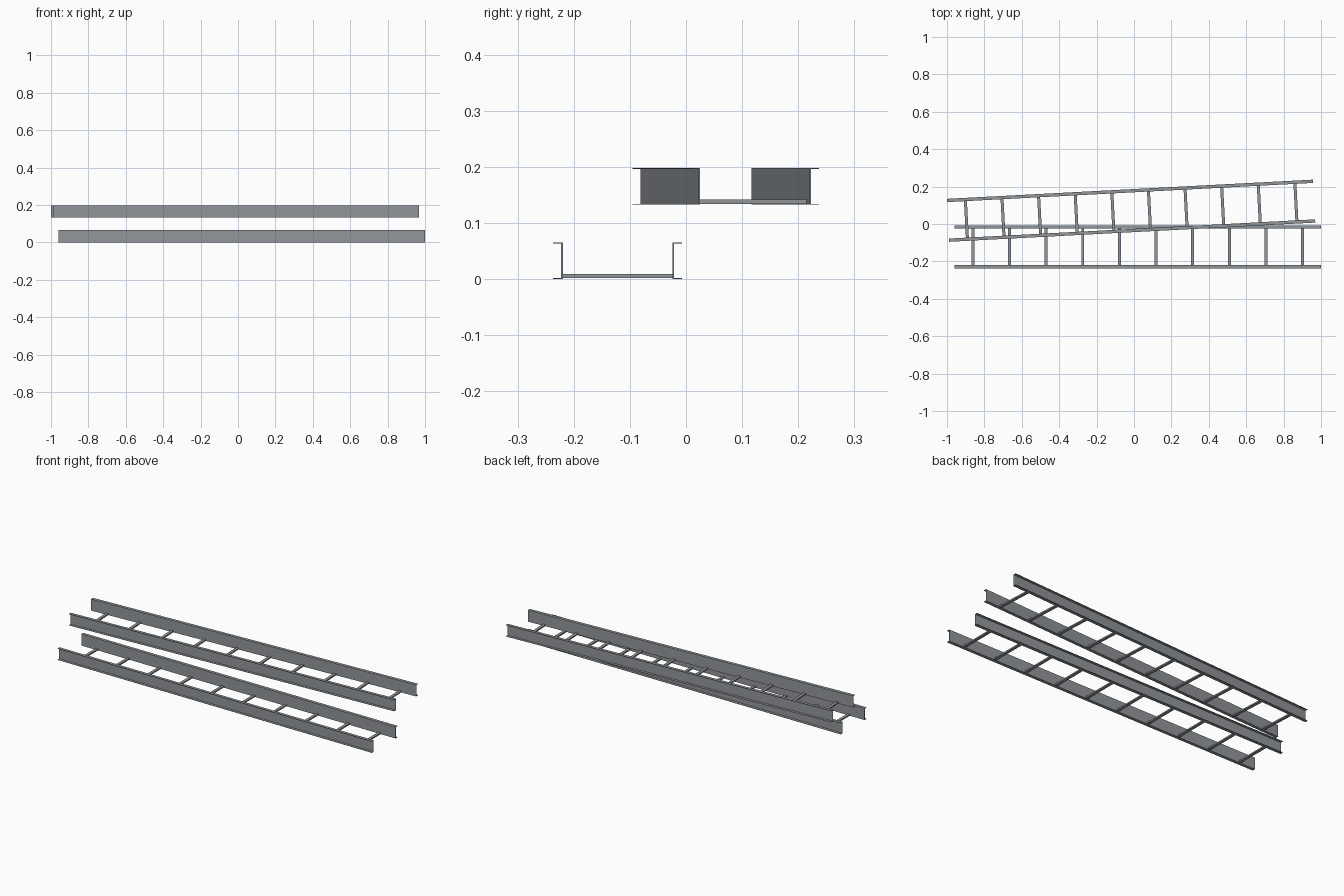
import bpy
import bmesh
from math import radians
from mathutils import Matrix, Vector

cube = bpy.data.objects.get("Cube")
if cube:
    bpy.data.objects.remove(cube, do_unlink=True)

LENGTH, HEIGHT = 1.96, 0.065
WEB_Y = 0.0975      # inner face of each rail
FLANGE = 0.0175     # rail width, flanges turned outward
WEB, SHEET = 0.003, 0.0015
RUNGS, PITCH = 10, 0.196

steel = bpy.data.materials.new("galvanised steel grey")
steel.use_nodes = True
color = (0.29, 0.31, 0.325, 1)
steel.diffuse_color = color
steel.node_tree.nodes["Principled BSDF"].inputs["Base Color"].default_value = color


def extrude_profile(name, points, axis, start, end, matrix):
    """Sweep a closed profile along x or y; points are (other axis, z)."""
    bm = bmesh.new()

    def place(a, z, t):
        return Vector((t, a, z)) if axis == "x" else Vector((a, t, z))

    face = bm.faces.new([bm.verts.new(place(a, z, start)) for a, z in points])
    swept = bmesh.ops.extrude_face_region(bm, geom=[face])["geom"]
    offset = place(0, 0, end - start)
    bmesh.ops.translate(bm, vec=offset,
                        verts=[v for v in swept if isinstance(v, bmesh.types.BMVert)])
    bmesh.ops.recalc_face_normals(bm, faces=bm.faces)
    mesh = bpy.data.meshes.new(name)
    bm.to_mesh(mesh)
    bm.free()
    mesh.materials.append(steel)
    obj = bpy.data.objects.new(name, mesh)
    obj.matrix_world = matrix
    bpy.context.collection.objects.link(obj)


def ladder_tray(name, center, angle):
    matrix = Matrix.Translation(center) @ Matrix.Rotation(radians(angle), 4, "Z")
    inner, web, outer = WEB_Y, WEB_Y + WEB, WEB_Y + FLANGE
    top = HEIGHT

    # Side rails: channels opening outward
    channel = [(inner, 0), (outer, 0), (outer, SHEET), (web, SHEET),
               (web, top - SHEET), (outer, top - SHEET), (outer, top), (inner, top)]
    for label, side in (("back", 1), ("front", -1)):
        extrude_profile(f"{name}_{label}_rail", [(side * y, z) for y, z in channel],
                        "x", -LENGTH / 2, LENGTH / 2, matrix)

    # Rungs between the rails
    w, low, high = 0.008, 0.0015, 0.009
    section = [(-w, low), (w, low), (w, high), (-w, high)]
    for i in range(RUNGS):
        x = (i - (RUNGS - 1) / 2) * PITCH
        extrude_profile(f"{name}_rung_{i + 1}", [(x + a, z) for a, z in section],
                        "y", -inner, inner, matrix)


ladder_tray("lower_tray", (0.02, -0.122, 0), 0)
ladder_tray("upper_tray", (-0.0153, 0.071, 0.1325), 3)
